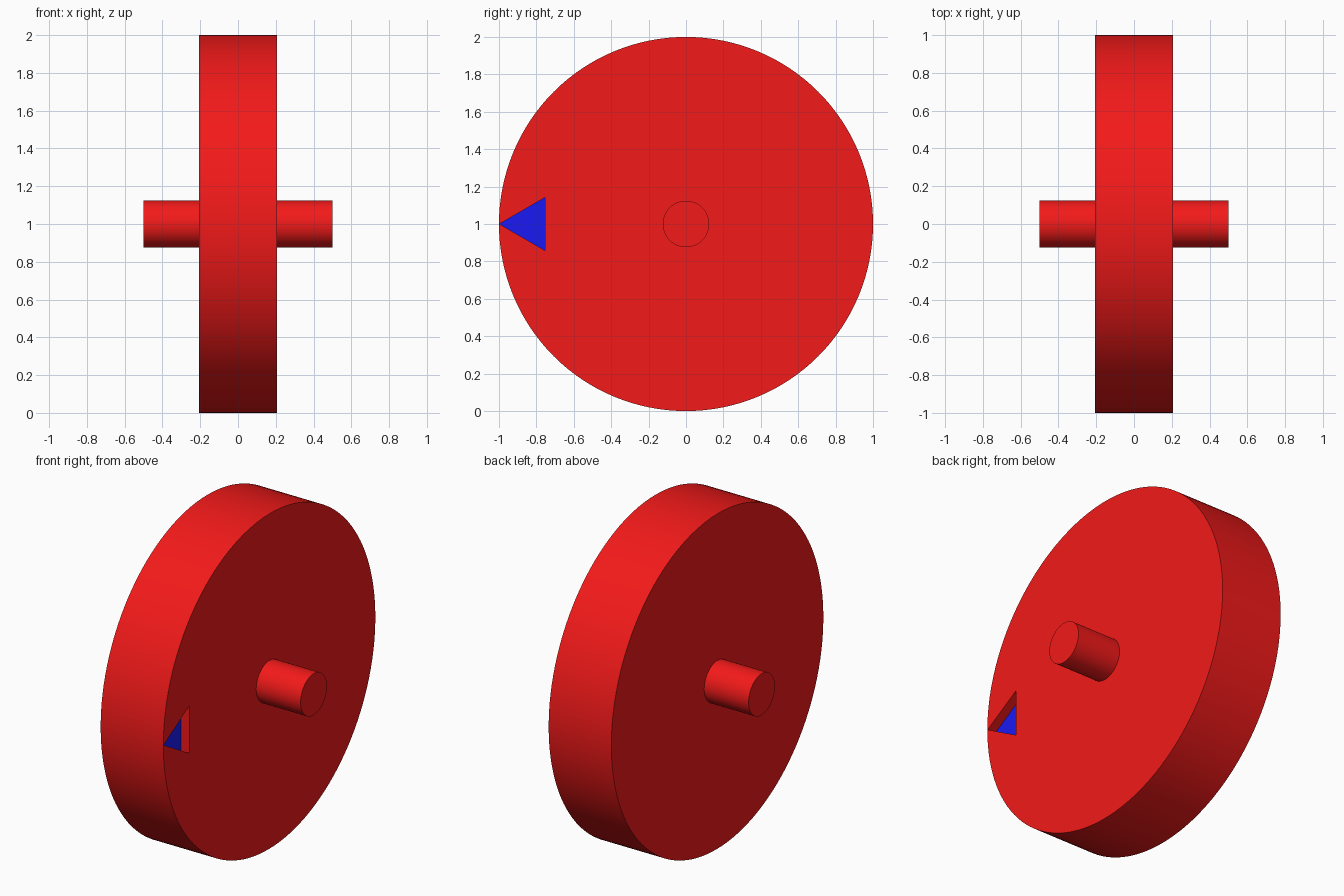
import bpy, bmesh, math

if "Cube" in bpy.data.objects:
    bpy.data.objects.remove(bpy.data.objects["Cube"])

WHEEL_X = 0.207      # half thickness of the disc
DEPTH = 0.055        # depth of the marker pocket


def material(name, rgb):
    mat = bpy.data.materials.new(name)
    mat.diffuse_color = (*rgb, 1.0)
    mat.use_nodes = True
    mat.node_tree.nodes["Principled BSDF"].inputs["Base Color"].default_value = mat.diffuse_color
    return mat


def cylinder(name, radius, half_length, sides, mat):
    bpy.ops.mesh.primitive_cylinder_add(
        vertices=sides, radius=radius, depth=2 * half_length,
        location=(0, 0, 1), rotation=(0, math.pi / 2, 0))
    ob = bpy.context.object
    ob.name = name
    ob.data.materials.append(mat)
    return ob


def triangle_prism(name, x0, x1, mat):
    # Equilateral arrow pointing at the rim, extruded along x
    outline = [(-0.998, 1.0), (-0.755, 0.859), (-0.755, 1.141)]
    bm = bmesh.new()
    face = bm.faces.new([bm.verts.new((x0, y, z)) for y, z in outline])
    top = bmesh.ops.extrude_face_region(bm, geom=[face])["geom"]
    bmesh.ops.translate(bm, vec=(x1 - x0, 0, 0),
                        verts=[v for v in top if isinstance(v, bmesh.types.BMVert)])
    bmesh.ops.recalc_face_normals(bm, faces=bm.faces)
    mesh = bpy.data.meshes.new(name)
    bm.to_mesh(mesh)
    bm.free()
    ob = bpy.data.objects.new(name, mesh)
    bpy.context.collection.objects.link(ob)
    ob.data.materials.append(mat)
    return ob


def smooth(ob):
    bpy.ops.object.select_all(action='DESELECT')
    ob.select_set(True)
    bpy.context.view_layer.objects.active = ob
    bpy.ops.object.shade_smooth_by_angle(angle=math.radians(30))


red = material("red", (0.9, 0.01, 0.01))
blue = material("blue", (0.01, 0.01, 0.9))

# Disc and the axle running through it
wheel = cylinder("wheel_disc", 1.0, WHEEL_X, 128, red)
axle = cylinder("axle", 0.124, 0.5, 64, red)

# Triangular pocket cut in the right face
floor_x = WHEEL_X - DEPTH
cutter = triangle_prism("pocket_cutter", floor_x - 0.01, WHEEL_X + 0.1, red)
cutter.hide_render = True
cut = wheel.modifiers.new("pocket", 'BOOLEAN')
cut.operation = 'DIFFERENCE'
cut.solver = 'EXACT'
cut.object = cutter
bpy.context.view_layer.objects.active = wheel
bpy.ops.object.modifier_apply(modifier=cut.name)
bpy.data.objects.remove(cutter)

# Blue plate lying in the bottom of the pocket
triangle_prism("marker_plate", floor_x - 0.01, floor_x, blue)

smooth(wheel)
smooth(axle)
